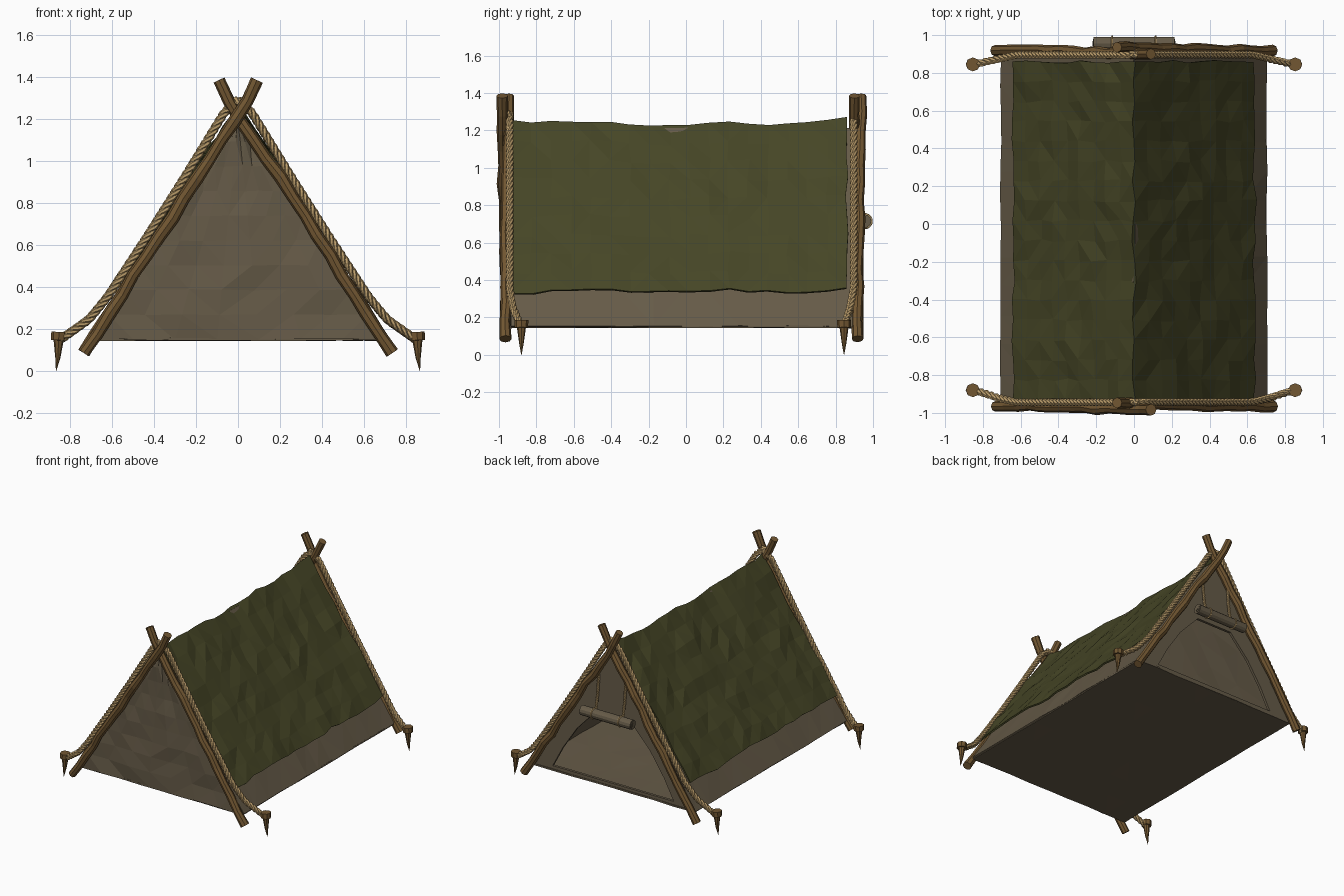
import bpy, bmesh, math, random
from mathutils import Vector

if "Cube" in bpy.data.objects:
    bpy.data.objects.remove(bpy.data.objects["Cube"])

random.seed(7)


def material(name, srgb):
    m = bpy.data.materials.new(name)
    lin = [((c / 255 + 0.055) / 1.055) ** 2.4 for c in srgb]
    m.diffuse_color = (*lin, 1)
    m.use_nodes = True
    m.node_tree.nodes["Principled BSDF"].inputs["Base Color"].default_value = m.diffuse_color
    return m


CANVAS = material("tan canvas", (102, 91, 72))
GREEN = material("olive tarp", (70, 70, 38))
WOOD = material("brown wood", (114, 87, 50))
ROPE = material("tan rope", (186, 156, 106))


def finish(name, bm, mat, thickness=0):
    bmesh.ops.recalc_face_normals(bm, faces=bm.faces)
    me = bpy.data.meshes.new(name)
    bm.to_mesh(me)
    bm.free()
    me.materials.append(mat)
    ob = bpy.data.objects.new(name, me)
    bpy.context.collection.objects.link(ob)
    if thickness:
        mod = ob.modifiers.new("thickness", 'SOLIDIFY')
        mod.thickness, mod.offset = thickness, 0
    return ob


def sheet(name, fn, nu, nv, mat, jitter=(0, 0, 0), thickness=0.01):
    """Cloth grid from fn(u, v), crumpled by a random offset per point."""
    bm = bmesh.new()
    rows = []
    for j in range(nv + 1):
        rows.append([])
        for i in range(nu + 1):
            p = Vector(fn(i / nu, j / nv))
            p += Vector([random.uniform(-a, a) for a in jitter])
            rows[-1].append(bm.verts.new(p))
    for a, b in zip(rows, rows[1:]):
        for i in range(nu):
            bm.faces.new((a[i], a[i + 1], b[i + 1], b[i]))
    bmesh.ops.remove_doubles(bm, verts=bm.verts, dist=1e-4)
    bmesh.ops.triangulate(bm, faces=bm.faces)
    return finish(name, bm, mat, thickness)


def add_tube(bm, path, radii, sides):
    rings = []
    for k, p in enumerate(path):
        t = (path[min(k + 1, len(path) - 1)] - path[max(k - 1, 0)]).normalized()
        ref = Vector((0, 1, 0)) if abs(t.y) < 0.9 else Vector((0, 0, 1))
        a = t.cross(ref).normalized()
        b = t.cross(a)
        rings.append([bm.verts.new(p + radii[k] * (a * math.cos(w) + b * math.sin(w)))
                      for w in (2 * math.pi * s / sides for s in range(sides))])
    for r, q in zip(rings, rings[1:]):
        for s in range(sides):
            bm.faces.new((r[s], r[(s + 1) % sides], q[(s + 1) % sides], q[s]))
    bm.faces.new(rings[0])
    bm.faces.new(rings[-1])


def resample(pts, n):
    pts = [Vector(p) for p in pts]
    seg = [(b - a).length for a, b in zip(pts, pts[1:])]
    out = []
    for k in range(n + 1):
        d, i = sum(seg) * k / n, 0
        while i < len(seg) - 1 and d > seg[i]:
            d -= seg[i]
            i += 1
        out.append(pts[i].lerp(pts[i + 1], min(d / seg[i], 1)))
    return out


def rope(name, pts, radius, pitch):
    """Three strands twisted round a path."""
    length = sum((Vector(b) - Vector(a)).length for a, b in zip(pts, pts[1:]))
    n = int(length / pitch * 9)
    mid = resample(pts, n)
    for _ in range(4):
        mid = [mid[0]] + [(a + 2 * b + c) / 4 for a, b, c in zip(mid, mid[1:], mid[2:])] + [mid[-1]]
    bm = bmesh.new()
    for s in range(3):
        path = []
        for k, p in enumerate(mid):
            t = (mid[min(k + 1, n)] - mid[max(k - 1, 0)]).normalized()
            a = t.cross(Vector((0, 1, 0))).normalized()
            b = t.cross(a)
            w = 2 * math.pi * (k / 9 + s / 3)
            path.append(p + radius * 0.5 * (a * math.cos(w) + b * math.sin(w)))
        add_tube(bm, path, [radius * 0.55] * len(path), 6)
    return finish(name, bm, ROPE)


# Canvas body
HALF, BASE, APEX, Y0, Y1 = 0.70, 0.15, 1.21, -0.94, 0.89
for side, label in ((-1, "left"), (1, "right")):
    sheet(label + "_canvas_wall",
          lambda u, v: (side * HALF * (1 - v), Y0 + (Y1 - Y0) * u, BASE + (APEX - BASE) * v),
          12, 6, CANVAS, (0.004, 0.006, 0.003), 0.012)
sheet("canvas_floor", lambda u, v: (HALF * (2 * u - 1), Y0 + (Y1 - Y0) * v, BASE),
      8, 8, CANVAS, (0.003, 0.003, 0.002), 0.012)
sheet("front_canvas_wall",
      lambda u, v: (HALF * (1 - v) * (2 * u - 1), Y0, BASE + (APEX - BASE) * v),
      7, 9, CANVAS, (0, 0.009, 0.003), 0.01)

# Back wall with its arched doorway, made as a band from doorway to outer edge
door = [(-0.52, 0.17), (-0.43, 0.34), (-0.31, 0.52), (-0.15, 0.69),
        (0.15, 0.69), (0.31, 0.52), (0.43, 0.34), (0.52, 0.17)]
outer = [(-0.70, 0.15), (-0.54, 0.39), (-0.36, 0.665), (0, 1.21),
         (0, 1.21), (0.36, 0.665), (0.54, 0.39), (0.70, 0.15)]
sheet("back_canvas_wall",
      lambda u, v: [a + (b - a) * v for a, b in zip(door[round(u * 7)], outer[round(u * 7)])][:1]
      + [Y1 - 0.015] + [door[round(u * 7)][1] * (1 - v) + outer[round(u * 7)][1] * v],
      7, 2, CANVAS, (0, 0, 0), 0.02)
sheet("door_sill", lambda u, v: (1.36 * (u - 0.5), Y1 - 0.015, 0.145 + 0.035 * v),
      4, 1, CANVAS, (0, 0, 0), 0.02)


# Crumpled tarp draped over the ridge
def tarp(u, v):
    s = 2 * u - 1
    y = -0.93 + 1.79 * v
    ridge = 1.225 + 0.025 * (2 * v - 1) ** 2
    return (0.635 * s, y, ridge + (0.34 - ridge) * abs(s) + 0.008 * math.sin(9 * y))


sheet("green_tarp", tarp, 18, 17, GREEN, (0.012, 0.008, 0.008), 0.012)

# Crossed end poles, guy ropes and stakes
for end, y, label in ((-1, -0.965, "front"), (1, 0.918, "back")):
    for side, hand in ((-1, "left"), (1, "right")):
        lean = 0.018 * side
        pole = resample([(side * 0.735, y, 0.085), (side * 0.5, y, 0.45),
                         (side * 0.21, y + lean * 0.5, 0.90), (side * 0.0, y + lean, 1.21),
                         (-side * 0.09, y + lean, 1.385)], 14)
        pole = [pole[0]] + [p + Vector([random.uniform(-0.006, 0.006) for _ in range(3)])
                            for p in pole[1:-1]] + [pole[-1]]
        bm = bmesh.new()
        add_tube(bm, pole, [random.uniform(0.027, 0.033) for _ in pole], 8)
        finish(f"{label}_{hand}_pole", bm, WOOD)

        sx, sy = side * 0.855, -0.88 if end < 0 else 0.845
        ry = y - end * 0.022
        rope(f"{label}_{hand}_guy_rope",
             [(-side * 0.02, ry, 1.29), (side * 0.06, ry, 1.24), (side * 0.25, ry, 0.93),
              (side * 0.43, ry, 0.645), (side * 0.62, ry, 0.355),
              (side * 0.71, ry - end * 0.02, 0.245), (sx - side * 0.01, sy, 0.15)], 0.021, 0.10)

        # Stake: pointed peg with a wider flat head
        bm = bmesh.new()
        axis = [(0.012, 0.0), (0.004, 0.06), (0, 0.145), (0, 0.146), (-0.002, 0.185)]
        add_tube(bm, [Vector((sx + side * a, sy, z)) for a, z in axis],
                 [0.001, 0.012, 0.024, 0.036, 0.037], 8)
        finish(f"{label}_{hand}_stake", bm, WOOD)

# Rolled door flap: a spiral of cloth, hung on two cords
bm = bmesh.new()
for r, half in ((0.036, 0.215), (0.025, 0.218), (0.013, 0.221)):
    add_tube(bm, [Vector((-half, 0.955, 0.715)), Vector((half, 0.955, 0.715))], [r, r], 12)
roll = finish("rolled_door_flap", bm, CANVAS)
for side, hand in ((-1, "left"), (1, "right")):
    rope(f"{hand}_flap_cord", [(side * 0.115, 0.895, 1.02), (side * 0.115, 0.91, 0.85),
                               (side * 0.115, 0.93, 0.74)], 0.011, 0.06)
    # Cord loop round the roll
    bm = bmesh.new()
    ring = [Vector((side * 0.115, 0.955 + 0.038 * math.cos(w), 0.715 + 0.038 * math.sin(w)))
            for w in (math.pi * 2 * k / 16 for k in range(17))]
    for a, b in zip(ring, ring[1:]):
        add_tube(bm, [a, b], [0.006, 0.006], 5)
    finish(f"{hand}_flap_loop", bm, ROPE)
